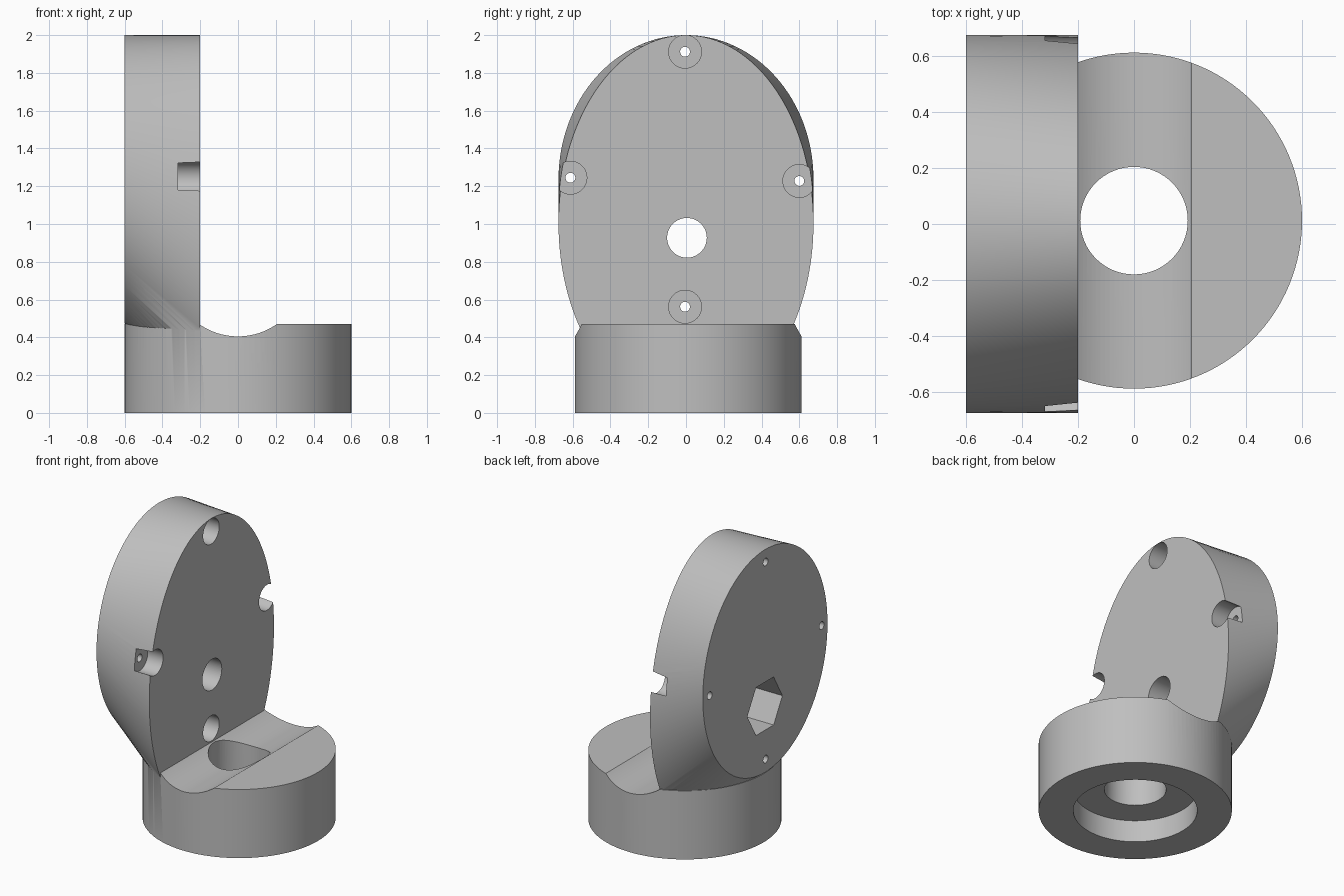
import bpy, bmesh
from math import sin, cos, pi

cube = bpy.data.objects.get("Cube")
if cube:
    bpy.data.objects.remove(cube, do_unlink=True)

grey = bpy.data.materials.new("plain_grey")
grey.use_nodes = True
grey.diffuse_color = (0.52, 0.52, 0.52, 1)
grey.node_tree.nodes["Principled BSDF"].inputs["Base Color"].default_value = (0.52, 0.52, 0.52, 1)


def loft(name, ring_a, ring_b):
    """Closed solid between two rings with the same point count."""
    bm = bmesh.new()
    a = [bm.verts.new(p) for p in ring_a]
    b = [bm.verts.new(p) for p in ring_b]
    n = len(a)
    bm.faces.new(a)
    bm.faces.new(b)
    sides = [bm.faces.new((a[i], a[(i + 1) % n], b[(i + 1) % n], b[i])) for i in range(n)]
    bmesh.ops.triangulate(bm, faces=sides)
    bmesh.ops.recalc_face_normals(bm, faces=bm.faces)
    mesh = bpy.data.meshes.new(name)
    bm.to_mesh(mesh)
    bm.free()
    mesh.materials.append(grey)
    obj = bpy.data.objects.new(name, mesh)
    bpy.context.collection.objects.link(obj)
    return obj


def ring(axis, pos, u, v, ru, rv, n):
    """Ellipse across x (u=y, v=z), y (u=x, v=z) or z (u=x, v=y)."""
    pts = []
    for i in range(n):
        t = 2 * pi * i / n
        p = [u + ru * cos(t), v + rv * sin(t)]
        p.insert("xyz".index(axis), pos)
        pts.append(p)
    return pts


def rod(name, axis, start, end, u, v, r, n=64):
    return loft(name, ring(axis, start, u, v, r, r, n), ring(axis, end, u, v, r, r, n))


def combine(target, tool, operation):
    mod = target.modifiers.new(operation, "BOOLEAN")
    mod.operation = operation
    mod.solver = "EXACT"
    mod.object = tool
    bpy.ops.object.select_all(action="DESELECT")
    bpy.context.view_layer.objects.active = target
    target.select_set(True)
    bpy.ops.object.modifier_apply(modifier=mod.name)
    bpy.data.objects.remove(tool, do_unlink=True)


BACK, FRONT, BASE_Y = -0.6, -0.2, 0.012

# Round base with a shallow trough running along y
body = rod("bracket_body", "z", 0, 0.47, 0, BASE_Y, 0.6, 128)
combine(body, rod("trough_cutter", "y", -1, 1, 0, 0.761, 0.356, 128), "DIFFERENCE")

# Upright plate, blending from a rounder back to a taller front ellipse
plate = loft("upright_plate",
             ring("x", BACK, 0, 1.237, 0.675, 0.763, 128),
             ring("x", FRONT, 0, 1.003, 0.675, 0.997, 128))
combine(body, plate, "UNION")

# Stepped bore through the base
combine(body, rod("base_hole", "z", -0.1, 0.6, 0, BASE_Y, 0.192), "DIFFERENCE")
combine(body, rod("base_recess", "z", -0.1, 0.15, 0, BASE_Y, 0.385, 96), "DIFFERENCE")

# Central bolt hole with a hexagonal pocket in the back
combine(body, rod("bolt_hole", "x", -0.7, -0.1, 0.005, 0.927, 0.105), "DIFFERENCE")
combine(body, rod("hex_pocket", "x", -0.7, -0.35, 0.003, 0.927, 0.19, 6), "DIFFERENCE")

# Four counterbored screw holes
for y, z in ((-0.005, 1.912), (-0.005, 0.562), (-0.612, 1.245), (0.6, 1.228)):
    combine(body, rod("screw_hole", "x", -0.7, -0.1, y, z, 0.026, 32), "DIFFERENCE")
    combine(body, rod("screw_head_bore", "x", -0.317, -0.1, y, z, 0.087, 48), "DIFFERENCE")

bpy.ops.object.shade_smooth_by_angle(angle=pi / 6)
